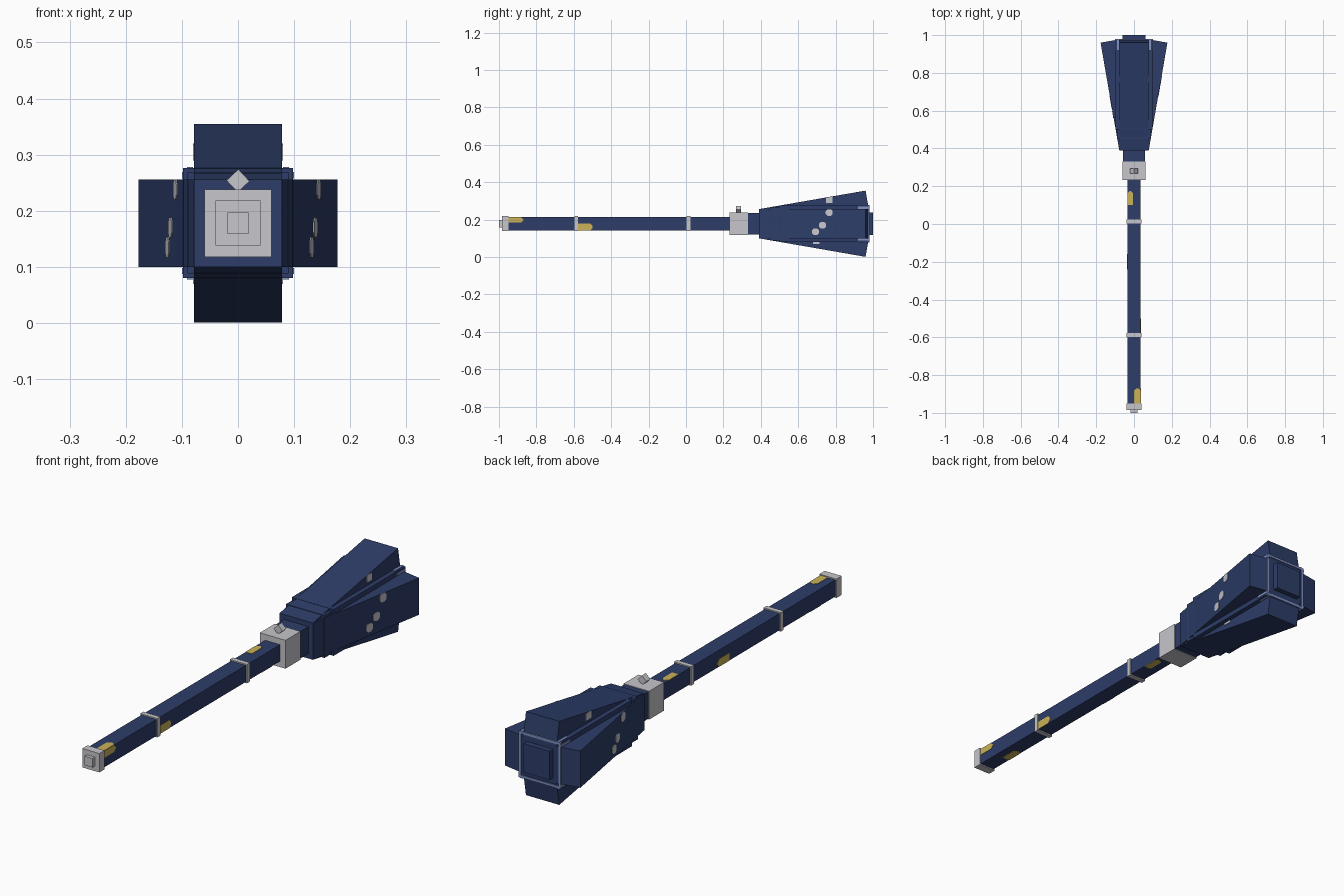
import bpy, bmesh, math
from mathutils import Vector, Matrix

cube = bpy.data.objects.get("Cube")
if cube:
    bpy.data.objects.remove(cube, do_unlink=True)

CZ = 0.178  # height of the long axis


def material(name, rgb):
    m = bpy.data.materials.new(name)
    lin = [((c / 255 + 0.055) / 1.055) ** 2.4 for c in rgb] + [1.0]
    m.diffuse_color = lin
    m.use_nodes = True
    m.node_tree.nodes["Principled BSDF"].inputs["Base Color"].default_value = lin
    return m


NAVY = material("navy", (45, 61, 105))
GREY = material("light grey", (199, 199, 204))
YELLOW = material("yellow", (203, 178, 88))
PALE = material("pale blue", (128, 146, 196))


def finish(name, bm, mat):
    bmesh.ops.recalc_face_normals(bm, faces=bm.faces)
    me = bpy.data.meshes.new(name)
    bm.to_mesh(me)
    bm.free()
    me.materials.append(mat)
    ob = bpy.data.objects.new(name, me)
    bpy.context.collection.objects.link(ob)
    return ob


def box(name, mat, x, y, z, turn=0.0):
    """Box from (min, max) ranges; z is measured from the axis."""
    bm = bmesh.new()
    size = [b - a for a, b in (x, y, z)]
    mid = [(a + b) / 2 for a, b in (x, y, z)]
    mtx = (Matrix.Translation((mid[0], mid[1], mid[2] + CZ))
           @ Matrix.Rotation(turn, 4, 'Y') @ Matrix.Diagonal((*size, 1)))
    bmesh.ops.create_cube(bm, size=1, matrix=mtx)
    return finish(name, bm, mat)


def bar(name, mat, half, y0, y1):
    """Square section centred on the axis."""
    return box(name, mat, (-half, half), (y0, y1), (-half, half))


def prism(name, mat, points, push, turn=0.0):
    """Polygon extruded by push, turned about the axis."""
    bm = bmesh.new()
    face = bm.faces.new([bm.verts.new(p) for p in points])
    ext = bmesh.ops.extrude_face_region(bm, geom=[face])
    moved = [v for v in ext["geom"] if isinstance(v, bmesh.types.BMVert)]
    bmesh.ops.translate(bm, verts=moved, vec=Vector(push))
    bm.transform(Matrix.Translation((0, 0, CZ)) @ Matrix.Rotation(turn, 4, 'Y'))
    return finish(name, bm, mat)


# Handle with end cap, rings and collar
bar("handle_shaft", NAVY, 0.035, -0.96, 0.25)
bar("end_cap", GREY, 0.04, -0.985, -0.95)
bar("end_nub", GREY, 0.019, -1.0, -0.98)
bar("rear_ring", GREY, 0.04, -0.597, -0.577)
bar("middle_ring", GREY, 0.04, 0.003, 0.023)
bar("collar", GREY, 0.06, 0.232, 0.332)
box("collar_knob", GREY, (-0.0145, 0.0145), (0.268, 0.294), (0.061, 0.090),
    math.radians(47))

# Neck and inner core of the head
bar("neck", NAVY, 0.057, 0.33, 0.40)
bar("core_front", NAVY, 0.09, 0.45, 0.52)
bar("core", NAVY, 0.098, 0.50, 0.975)
bar("muzzle_plate", NAVY, 0.061, 0.97, 1.0)

# Four flared panels around the head
SLOPE = 0.099 / 0.57
W = 0.078
profile = [(0.39, 0.0), (0.39, 0.078), (0.96, 0.177), (0.977, 0.08), (0.977, 0.0)]
for i, side in enumerate(("top", "left", "bottom", "right")):
    prism(side + "_panel", NAVY, [(-W, y, r) for y, r in profile], (2 * W, 0, 0),
          i * math.pi / 2)

# Pale frame on the muzzle and strips along the corners
F = 0.098
for i in range(4):
    prism("muzzle_frame_%d" % i, PALE,
          [(-F, 0.972, F), (F, 0.972, F), (F - 0.01, 0.972, F - 0.01),
           (-F + 0.01, 0.972, F - 0.01)], (0, 0.008, 0), i * math.pi / 2)
    for s in (-1, 1):
        prism("corner_strip_%d_%d" % (i, s), PALE,
              [(s * 0.080, 0.92, F), (s * 0.091, 0.92, F),
               (s * 0.091, 0.98, F), (s * 0.080, 0.98, F)], (0, 0, 0.002),
              i * math.pi / 2)


def patch(name, turn, u0, u1, y0, y1):
    """Yellow patch on a shaft face, with its far corners cut off."""
    c, h = 0.012, 0.035
    pts = [(u0, y0, h), (u1, y0, h), (u1, y1 - c, h), (u1 - c, y1, h),
           (u0 + c, y1, h), (u0, y1 - c, h)]
    prism(name, YELLOW, pts, (0, 0, 0.0015), turn)


# Yellow patches: turn 0 is the top, a quarter turn is the left side
Q = math.pi / 2
patch("top_patch_rear", 0, 0.0, 0.035, -0.95, -0.87)
patch("top_patch_front", 0, -0.035, -0.005, 0.10, 0.175)
patch("left_patch_rear", Q, -0.035, -0.006, -0.95, -0.87)
patch("left_patch_middle", Q, 0.0, 0.035, -0.577, -0.50)
patch("right_patch", -Q, -0.035, -0.002, -0.24, -0.16)
patch("bottom_patch_rear", 2 * Q, 0.0, 0.035, -0.85, -0.77)
patch("bottom_patch_front", 2 * Q, -0.035, -0.003, 0.11, 0.19)


def spot(name, s, y, z, d=0.018):
    """Grey cut-corner spot on the sloped face of a side panel."""
    c = d * 0.5
    outline = [(-d, -c), (-c, -d), (c, -d), (d, -c), (d, c), (c, d), (-c, d), (-d, c)]
    pts = [(s * (0.078 + SLOPE * (y + a - 0.39)), y + a, z + b - CZ) for a, b in outline]
    prism(name, GREY, pts, (s * 0.002, 0, 0))


# Grey spots on the side panels
for n, (y, z) in enumerate([(0.765, 0.238), (0.73, 0.17), (0.692, 0.135)]):
    spot("left_spot_%d" % n, 1, y, z)
for n, (y, z) in enumerate([(0.58, 0.238), (0.63, 0.17), (0.66, 0.135)]):
    spot("right_spot_%d" % n, -1, y, z)

# Grey spots on the flanks of the top and bottom panels
for s, side in ((1, "left"), (-1, "right")):
    x = tuple(sorted((s * W, s * (W + 0.002))))
    box("top_flank_spot_" + side, GREY, x, (0.748, 0.784), (0.112, 0.142))
    box("bottom_flank_spot_" + side, GREY, x, (0.68, 0.715), (-0.108, -0.08))
